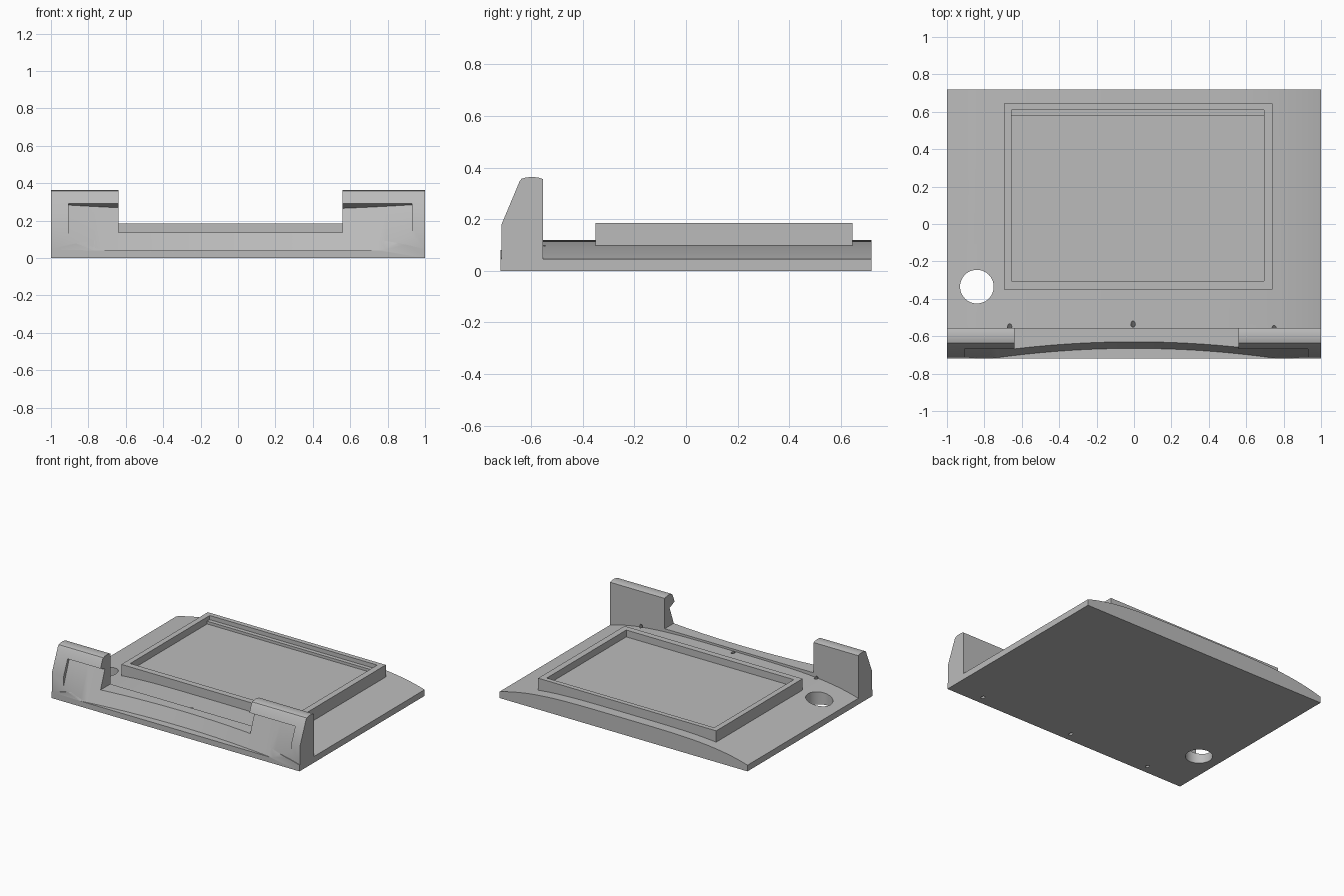
import bpy, bmesh, math
from mathutils import Matrix

cube = bpy.data.objects.get("Cube")
if cube:
    bpy.data.objects.remove(cube, do_unlink=True)

grey = bpy.data.materials.new("plain_grey")
grey.use_nodes = True
COLOUR = (0.5, 0.5, 0.5, 1)
grey.diffuse_color = COLOUR
grey.node_tree.nodes["Principled BSDF"].inputs["Base Color"].default_value = COLOUR


def finish(bm, name):
    bmesh.ops.recalc_face_normals(bm, faces=bm.faces)
    mesh = bpy.data.meshes.new(name)
    bm.to_mesh(mesh)
    bm.free()
    obj = bpy.data.objects.new(name, mesh)
    bpy.context.collection.objects.link(obj)
    mesh.materials.append(grey)
    return obj


def loft(name, sections):
    """Skin closed sections of equal point count and cap both ends."""
    bm = bmesh.new()
    rings = [[bm.verts.new(p) for p in s] for s in sections]
    n = len(rings[0])
    for a, b in zip(rings, rings[1:]):
        for i in range(n):
            bm.faces.new((a[i], a[(i + 1) % n], b[(i + 1) % n], b[i]))
    bm.faces.new(rings[0])
    bm.faces.new(rings[-1])
    return finish(bm, name)


def box(name, x0, x1, y0, y1, z0, z1):
    ring = [(x0, y0), (x1, y0), (x1, y1), (x0, y1)]
    return loft(name, [[(x, y, z) for x, y in ring] for z in (z0, z1)])


def rod(name, radius, depth, place, sides=32):
    bm = bmesh.new()
    bmesh.ops.create_cone(bm, cap_ends=True, segments=sides, radius1=radius,
                          radius2=radius, depth=depth, matrix=place)
    return finish(bm, name)


def cut(obj, cutters):
    bpy.context.view_layer.objects.active = obj
    for c in cutters:
        mod = obj.modifiers.new("cut", 'BOOLEAN')
        mod.operation = 'DIFFERENCE'
        mod.solver = 'EXACT'
        mod.object = c
        bpy.ops.object.modifier_apply(modifier=mod.name)


# Base plate: flat underneath, crowned across its width
steps = 48
crown = []
for i in range(steps + 1):
    x = math.sin(math.pi * (i / steps - 0.5))
    crown.append((x, 0.045 + 0.075 * (1 - x ** 4)))
outline = [(-1, 0)] + crown + [(1, 0)]
base = loft("base_plate", [[(x, y, z) for x, z in outline] for y in (-0.72, 0.72)])

# Front grips and the low lip between them
grip_profile = [(-0.715, 0.045), (-0.715, 0.18), (-0.645, 0.347), (-0.637, 0.357),
                (-0.62, 0.362), (-0.595, 0.364), (-0.57, 0.361), (-0.555, 0.356),
                (-0.555, 0.045)]
grips = [loft(name, [[(x, y, z) for y, z in grip_profile] for x in ends])
         for name, ends in (("right_grip", (-1, -0.64)), ("left_grip", (0.56, 1)))]
lip = box("front_lip", -0.64, 0.56, -0.715, -0.555, 0.045, 0.135)

# Leaning, bowed recess cut into the front
LEAN, ROOF = 0.37, 0.43
sections = []
for i in range(41):
    x = -0.905 + 1.835 * i / 40
    foot = -0.665 - 0.055 * (x / 0.77) ** 2
    top_y = (foot - 0.037 * LEAN) / (1 + ROOF * LEAN)
    top_z = 0.29 - ROOF * (top_y + 0.668)
    sections.append([(x, -0.9, 0.04), (x, foot, 0.04),
                     (x, top_y, top_z), (x, -0.9, 0.39)])
recess = loft("recess_cutter", sections)

# Large round hole and three slanted pin holes
big_hole = rod("hole_cutter", 0.09, 1, Matrix.Translation((-0.84, -0.335, 0)), 48)
pins = [rod("pin_cutter", 0.012, 0.4,
            Matrix.Translation((x, -0.595, 0.06)) @ Matrix.Rotation(math.radians(-45), 4, 'X'), 16)
        for x in (-0.665, -0.005, 0.75)]

cut(base, [recess, big_hole] + pins)
for part in grips + [lip]:
    cut(part, [recess] + pins)

# Raised tray with a shallow pocket and a narrow ledge at the back
tray = box("raised_tray", -0.695, 0.74, -0.35, 0.645, 0.05, 0.185)
pocket = box("pocket_cutter", -0.655, 0.695, -0.305, 0.58, 0.135, 0.3)
ledge = box("ledge_cutter", -0.655, 0.695, 0.5, 0.61, 0.155, 0.3)
cut(tray, [pocket, ledge])

for helper in [recess, big_hole, pocket, ledge] + pins:
    bpy.data.objects.remove(helper, do_unlink=True)

# Smooth the curved faces, keep the edges crisp
for obj in [base, lip, tray] + grips:
    bpy.ops.object.select_all(action='DESELECT')
    obj.select_set(True)
    bpy.context.view_layer.objects.active = obj
    bpy.ops.object.shade_smooth_by_angle(angle=math.radians(25))
